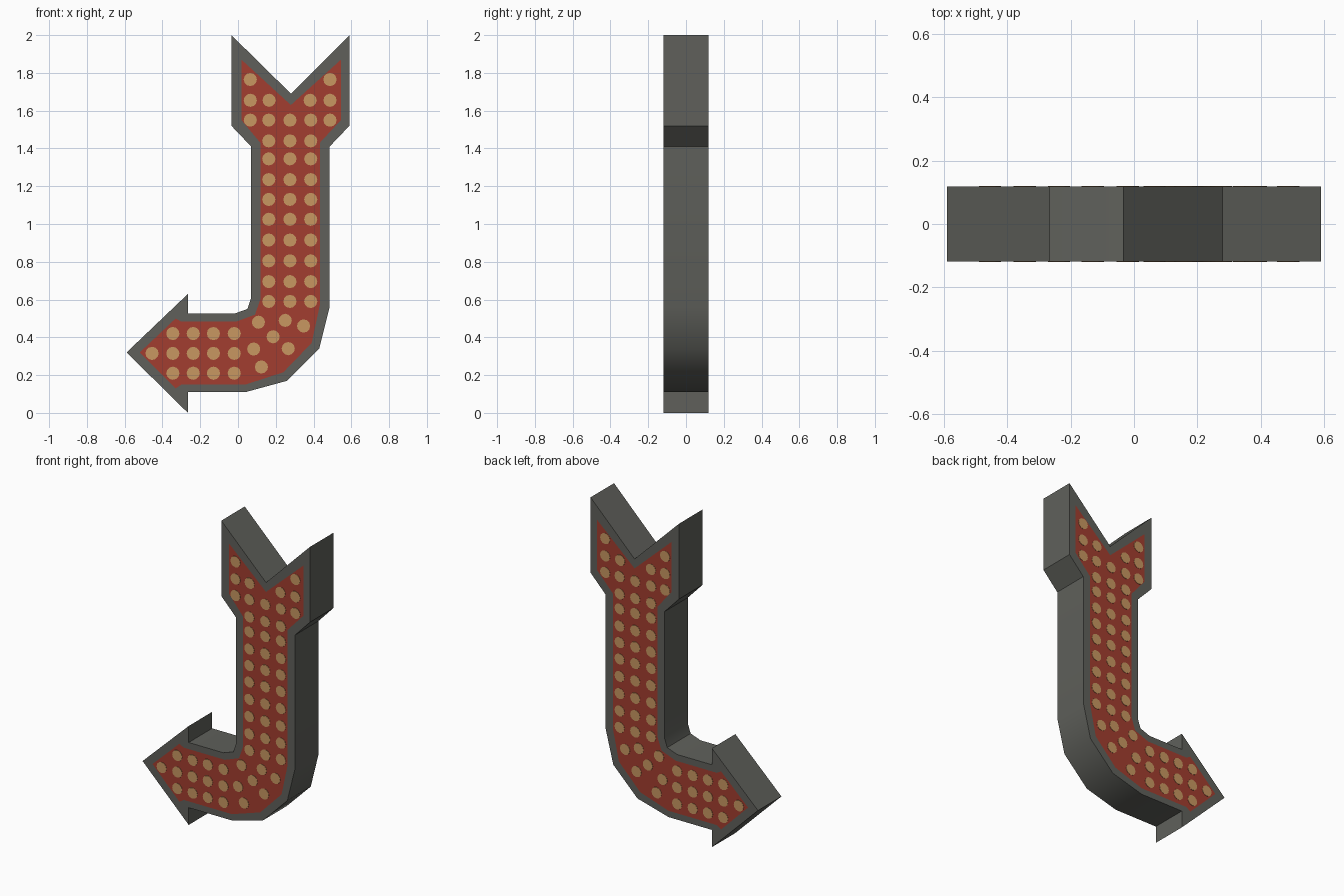
import bpy, bmesh, math

if "Cube" in bpy.data.objects:
    bpy.data.objects.remove(bpy.data.objects["Cube"])

DEPTH = 0.118   # half thickness of the sign
DOT_R = 0.035


def material(name, rgb):
    m = bpy.data.materials.new(name)
    m.diffuse_color = (*rgb, 1.0)
    m.use_nodes = True
    m.node_tree.nodes["Principled BSDF"].inputs["Base Color"].default_value = m.diffuse_color
    return m


grey = material("dark grey metal", (0.115, 0.118, 0.105))
red = material("red panel", (0.36, 0.047, 0.029))
amber = material("amber bulb", (0.58, 0.31, 0.12))

# Outer silhouette (x, z): forked tail, stem, bend, arrow head
outer = [(-0.035, 2.0), (0.28, 1.69), (0.59, 2.0), (0.59, 1.52), (0.485, 1.41),
         (0.485, 0.56), (0.43, 0.34), (0.26, 0.17), (0.04, 0.11), (-0.265, 0.11),
         (-0.265, 0.0), (-0.59, 0.32), (-0.265, 0.63), (-0.265, 0.525), (-0.02, 0.525),
         (0.05, 0.55), (0.07, 0.61), (0.07, 1.41), (-0.035, 1.52)]
# Red panel outline, matching the silhouette point for point
inner = [(0.018, 1.87), (0.28, 1.63), (0.545, 1.87), (0.545, 1.55), (0.433, 1.43),
         (0.433, 0.57), (0.39, 0.37), (0.24, 0.215), (0.04, 0.15), (-0.30, 0.15),
         (-0.33, 0.13), (-0.52, 0.32), (-0.33, 0.50), (-0.30, 0.483), (-0.01, 0.483),
         (0.09, 0.52), (0.118, 0.60), (0.118, 1.43), (0.018, 1.55)]


def finish(bm, name, mats):
    bmesh.ops.recalc_face_normals(bm, faces=bm.faces)
    me = bpy.data.meshes.new(name)
    bm.to_mesh(me)
    bm.free()
    for m in mats:
        me.materials.append(m)
    ob = bpy.data.objects.new(name, me)
    bpy.context.collection.objects.link(ob)
    return ob


# Arrow body: side walls, grey rims and red panels on both faces
bm = bmesh.new()
ring = lambda pts, y: [bm.verts.new((x, y, z)) for x, z in pts]
loops = [ring(inner, -DEPTH), ring(outer, -DEPTH), ring(outer, DEPTH), ring(inner, DEPTH)]
n = len(outer)
for a, b in zip(loops, loops[1:]):
    for i in range(n):
        j = (i + 1) % n
        bm.faces.new((a[i], a[j], b[j], b[i]))
for cap in (loops[0], loops[3]):
    bm.faces.new(cap).material_index = 1
body = finish(bm, "arrow_body", [grey, red])
bpy.context.view_layer.objects.active = body
body.select_set(True)
bpy.ops.object.shade_smooth_by_angle(angle=math.radians(35))

# Bulb positions: stem grid, tail fork, head grid, bend
columns = (0.163, 0.275, 0.385)
dots = [(x, z) for x in columns
        for z in (1.55, 1.44, 1.345, 1.235, 1.13, 1.025, 0.915, 0.805, 0.695, 0.59)]
dots += [(x, z) for x in (0.065, 0.487) for z in (1.55, 1.655, 1.765)]
dots += [(0.165, 1.655), (0.382, 1.655), (-0.455, 0.315)]
dots += [(x, z) for x in (-0.345, -0.237, -0.13, -0.02) for z in (0.42, 0.315, 0.21)]
dots += [(0.108, 0.48), (0.25, 0.49), (0.347, 0.46), (0.186, 0.403),
         (0.266, 0.34), (0.083, 0.338), (0.124, 0.243)]

# Painted bulbs as thin round plates on both faces
for name, side in (("front_bulbs", -1), ("back_bulbs", 1)):
    bm = bmesh.new()
    for x, z in dots:
        rings = [[bm.verts.new((x + DOT_R * math.cos(t * math.pi / 6), side * y,
                                z + DOT_R * math.sin(t * math.pi / 6)))
                  for t in range(12)] for y in (DEPTH - 0.001, DEPTH + 0.002)]
        for r in rings:
            bm.faces.new(r)
        for i in range(12):
            j = (i + 1) % 12
            bm.faces.new((rings[0][i], rings[0][j], rings[1][j], rings[1][i]))
    finish(bm, name, [amber])
